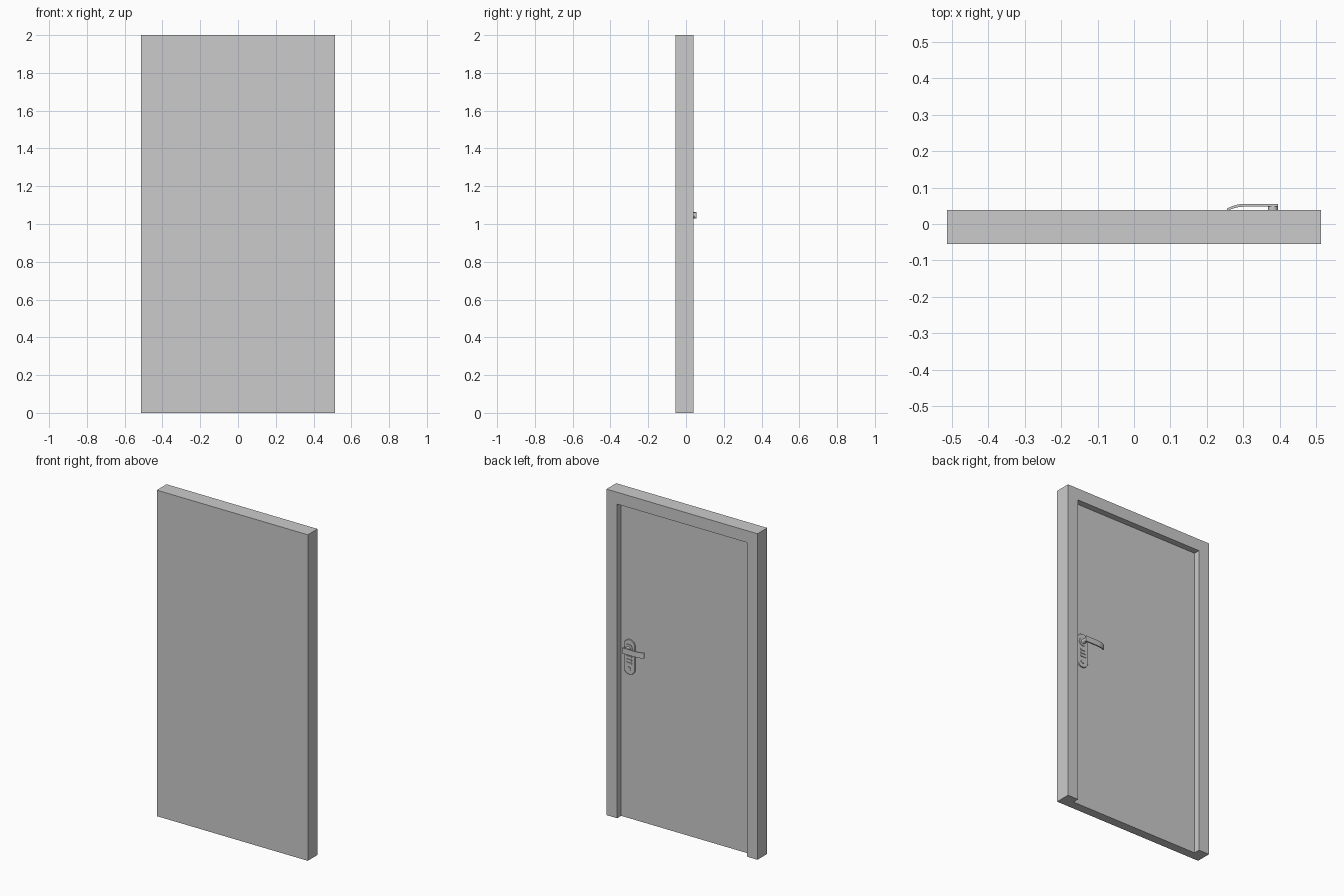
import bpy, bmesh, math

if "Cube" in bpy.data.objects:
    bpy.data.objects.remove(bpy.data.objects["Cube"])

W, H = 0.5125, 2.0               # half width, height
FRONT, BACK, LEAF = -0.0555, 0.039, 0.0
HX, HZ = 0.381, 1.047            # lever pivot


def along_y(x, z, y): return (x, y, z)
def along_z(x, y, z): return (x, y, z)


def prism(name, pts, lo, hi, place, bevel=0):
    """Closed outline swept from lo to hi; place maps (a, b, depth) to xyz."""
    bm = bmesh.new()
    r0 = [bm.verts.new(place(a, b, lo)) for a, b in pts]
    r1 = [bm.verts.new(place(a, b, hi)) for a, b in pts]
    bm.faces.new(r0)
    bm.faces.new(r1)
    for i in range(len(pts)):
        j = (i + 1) % len(pts)
        bm.faces.new((r0[i], r0[j], r1[j], r1[i]))
    bmesh.ops.recalc_face_normals(bm, faces=bm.faces)
    me = bpy.data.meshes.new(name)
    bm.to_mesh(me)
    bm.free()
    ob = bpy.data.objects.new(name, me)
    bpy.context.collection.objects.link(ob)
    if bevel:
        m = ob.modifiers.new("bevel", 'BEVEL')
        m.width, m.segments, m.limit_method = bevel, 2, 'ANGLE'
        m.angle_limit = math.radians(50)
    return ob


def rect(x0, x1, z0, z1):
    return [(x0, z0), (x1, z0), (x1, z1), (x0, z1)]


def disc(x, z, r, n=32):
    return [(x + r * math.cos(2 * math.pi * i / n), z + r * math.sin(2 * math.pi * i / n))
            for i in range(n)]


def stadium(x, z0, z1, r, n=16):
    """Upright slot outline with round ends; z0 and z1 are the outer extents."""
    arc = [math.pi * i / n for i in range(n + 1)]
    return ([(x + r * math.cos(t), z1 - r + r * math.sin(t)) for t in arc] +
            [(x - r * math.cos(t), z0 + r - r * math.sin(t)) for t in arc])


def smooth(ob):
    bpy.ops.object.select_all(action='DESELECT')
    ob.select_set(True)
    bpy.context.view_layer.objects.active = ob
    bpy.ops.object.shade_smooth_by_angle(angle=math.radians(35))


# Door body: frame and flush leaf, recessed on the back and open at the bottom
body = prism("door_body", rect(-W, W, 0, H), FRONT, BACK, along_y)
cutter = prism("recess_cutter", rect(-0.44, 0.44, -0.1, 1.927), LEAF, 0.2, along_y)
cutter.hide_render = True
cut = body.modifiers.new("recess", 'BOOLEAN')
cut.operation, cut.object, cut.solver = 'DIFFERENCE', cutter, 'EXACT'
bpy.context.view_layer.objects.active = body
bpy.ops.object.modifier_apply(modifier=cut.name)
bpy.data.objects.remove(cutter)

# Lock plate, with a round collar and post for the lever, and a key cylinder
parts = [
    prism("lock_plate", stadium(HX - 0.002, 0.887, 1.1, 0.038), LEAF, 0.009, along_y, 0.002),
    prism("lever_collar", disc(HX, HZ, 0.026), 0.009, 0.014, along_y, 0.001),
    prism("lever_post", disc(HX, HZ, 0.0135), 0.009, 0.05, along_y),
    prism("key_cylinder", disc(HX, 0.922, 0.012), 0.009, 0.013, along_y),
]

# Raised bars on the lower half of the plate
for i in range(3):
    z = 0.952 + i * 0.02
    prism(f"plate_bar_{i + 1}", rect(HX - 0.02, HX + 0.016, z, z + 0.009), 0.009, 0.013, along_y)

# Lever: flat bar that curves back towards the leaf at its tip
outer = [(0.3955, 0.0555), (0.300, 0.0555), (0.285, 0.0535), (0.270, 0.049), (0.255, 0.0425)]
inner = [(0.256, 0.037), (0.272, 0.0425), (0.286, 0.046), (0.300, 0.0475), (0.3955, 0.0475)]
parts.append(prism("lever_handle", outer + inner, 1.030, 1.064, along_z))

for ob in parts:
    smooth(ob)
